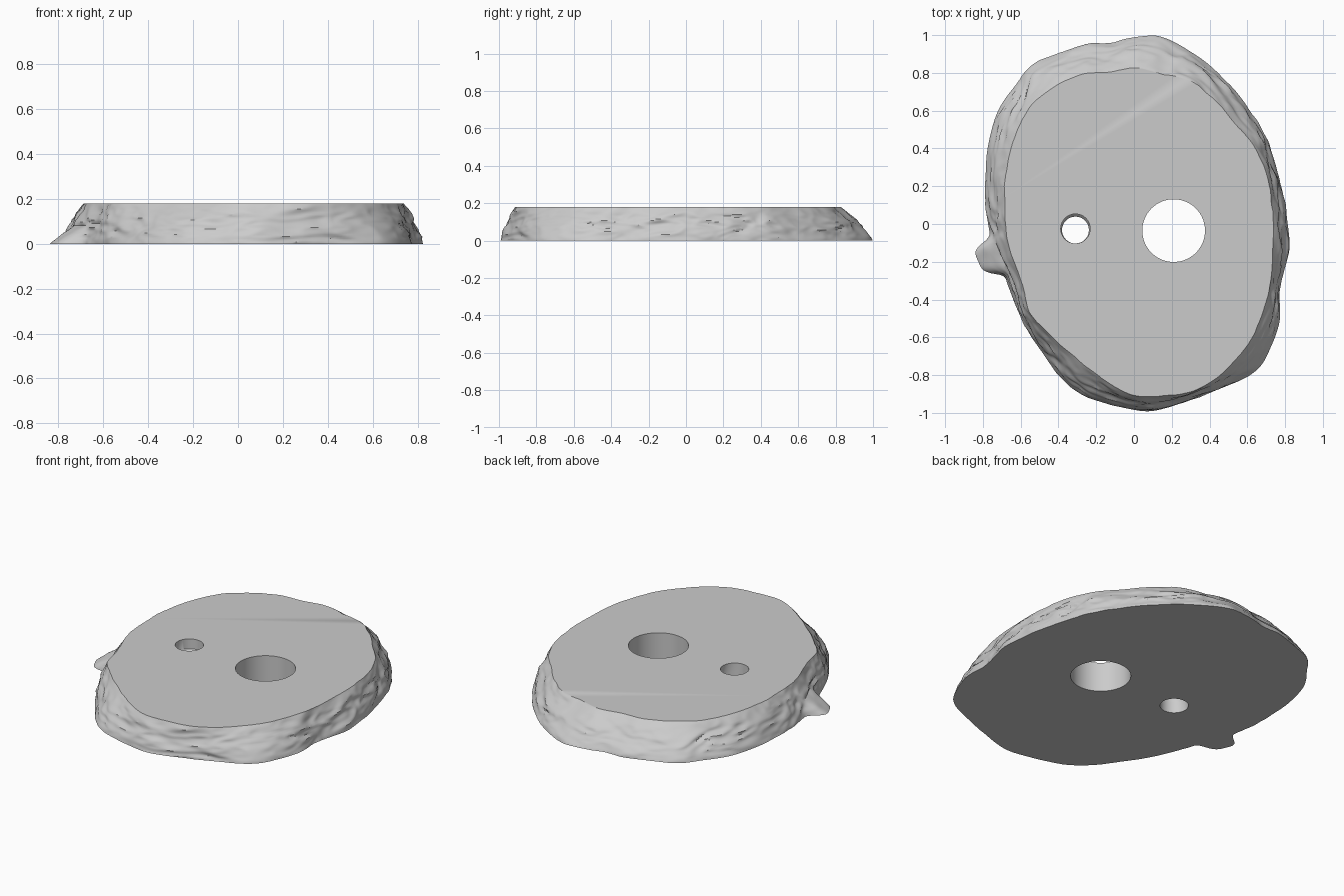
import bpy
import bmesh
import math
from mathutils import Vector, noise

HEIGHT = 0.18
SEGMENTS = 400
RINGS = 22

# Plan outlines, counter-clockwise from the model's left side
FOOT = [(.81, 0), (.795, .13), (.745, .32), (.69, .48), (.61, .6), (.505, .74),
        (.4, .84), (.27, .93), (.135, 1), (0, .99), (-.13, .95), (-.235, .96),
        (-.38, .91), (-.54, .85), (-.63, .725), (-.72, .61), (-.765, .45),
        (-.785, .24), (-.78, .05), (-.76, -.08), (-.71, -.2), (-.67, -.31),
        (-.63, -.42), (-.58, -.53), (-.5, -.66), (-.42, -.77), (-.35, -.86),
        (-.24, -.92), (-.08, -.97), (.08, -.995), (.27, -.94), (.43, -.88),
        (.56, -.83), (.67, -.76), (.72, -.66), (.765, -.55), (.77, -.34),
        (.8, -.21), (.83, -.13)]
RIM = [(.725, .13), (.695, .29), (.64, .41), (.53, .53), (.425, .66), (.305, .755),
       (.16, .79), (.02, .83), (-.145, .795), (-.235, .805), (-.42, .73),
       (-.54, .635), (-.615, .5), (-.67, .32), (-.68, .1), (-.67, -.08),
       (-.63, -.21), (-.58, -.34), (-.555, -.475), (-.45, -.58), (-.315, -.7),
       (-.16, -.82), (-.02, -.905), (.11, -.915), (.29, -.89), (.415, -.835),
       (.515, -.74), (.62, -.61), (.695, -.42), (.73, -.24), (.735, -.08)]


def polar_outline(points):
    """Return a function giving a softened radius for any angle."""
    polar = sorted((math.atan2(y, x) % math.tau, math.hypot(x, y)) for x, y in points)
    first, last = polar[0], polar[-1]
    polar = ([(last[0] - math.tau, last[1])] + polar
             + [(first[0] + math.tau, first[1])])

    def linear(angle):
        angle %= math.tau
        for (a, ra), (b, rb) in zip(polar, polar[1:]):
            if a <= angle <= b:
                return ra + (rb - ra) * (angle - a) / max(b - a, 1e-6)
        return last[1]

    def softened(angle):
        offsets = [math.radians(d) for d in (-3, -1.5, 0, 1.5, 3)]
        return sum(linear(angle + d) for d in offsets) / len(offsets)

    return softened


def rock_relief(direction, z):
    """Wavy strata that run around the side of the rock."""
    p = Vector((direction.x * 3.5, direction.y * 3.5, z * 12))
    warp = noise.noise(p * 0.8) * 1.5
    folds = noise.noise(p * 1.6 + Vector((warp, warp, warp)))
    ridges = 0.5 - abs(noise.noise(p * 2.4 + Vector((0, warp, 7))))
    return 0.016 * folds + 0.016 * (ridges - 0.3)


def mesh_object(name, bm):
    bmesh.ops.recalc_face_normals(bm, faces=bm.faces)
    mesh = bpy.data.meshes.new(name)
    bm.to_mesh(mesh)
    bm.free()
    obj = bpy.data.objects.new(name, mesh)
    bpy.context.collection.objects.link(obj)
    return obj


def stack_rings(name, rings):
    """Join closed rings of points into a capped solid."""
    bm = bmesh.new()
    loops = [[bm.verts.new(p) for p in ring] for ring in rings]
    count = len(loops[0])
    for low, high in zip(loops, loops[1:]):
        for i in range(count):
            j = (i + 1) % count
            bm.faces.new((low[i], low[j], high[j], high[i]))
    bm.faces.new(loops[0][::-1])
    bm.faces.new(loops[-1])
    return mesh_object(name, bm)


def circle(cx, cy, z, radius, count=64):
    return [(cx + radius * math.cos(math.tau * i / count),
             cy + radius * math.sin(math.tau * i / count), z) for i in range(count)]


def cut(target, cutter):
    cutter.hide_render = True
    modifier = target.modifiers.new("hole", 'BOOLEAN')
    modifier.operation = 'DIFFERENCE'
    modifier.solver = 'EXACT'
    modifier.object = cutter
    bpy.context.view_layer.objects.active = target
    bpy.ops.object.modifier_apply(modifier=modifier.name)
    bpy.data.objects.remove(cutter)


cube = bpy.data.objects.get("Cube")
if cube:
    bpy.data.objects.remove(cube)

# Rocky slab with sloping sides and a low ledge on its right
foot, rim = polar_outline(FOOT), polar_outline(RIM)
ledge_angle = math.atan2(-.19, -.8) % math.tau
angles = [math.tau * i / SEGMENTS for i in range(SEGMENTS)]
outline = [(a, Vector((math.cos(a), math.sin(a), 0)), foot(a), rim(a)) for a in angles]
rings = []
for k in range(RINGS + 1):
    t = k / RINGS
    z = HEIGHT * t
    ring = []
    for a, direction, r_foot, r_rim in outline:
        r = r_foot + (r_rim - r_foot) * t ** 1.35
        r += rock_relief(direction, z) * (0.3 + 0.7 * math.sin(math.pi * t))
        ledge = math.exp(-((a - ledge_angle) / 0.115) ** 4)
        r += 0.105 * ledge * max(0, 1 - t / 0.45) ** 0.8
        ring.append((direction.x * r, direction.y * r, z))
    rings.append(ring)
slab = stack_rings("rock_slab", rings)

# Large plain hole
cut(slab, stack_rings("large_hole_cutter",
                      [circle(.21, -.035, z, .166, 96) for z in (-.1, HEIGHT + .1)]))

# Small hole with a narrow lip halfway down
lip_profile = [(-.1, .078, 0), (.06, .078, 0), (.075, .071, -.007),
               (.105, .071, -.007), (.12, .078, 0), (HEIGHT + .1, .078, 0)]
cut(slab, stack_rings("small_hole_cutter",
                      [circle(-.31, -.025 + dy, z, r) for z, r, dy in lip_profile]))

# Plain grey stone
stone = bpy.data.materials.new("grey stone")
stone.use_nodes = True
colour = (0.6, 0.6, 0.6, 1)
stone.diffuse_color = colour
stone.node_tree.nodes["Principled BSDF"].inputs["Base Color"].default_value = colour
slab.data.materials.clear()
slab.data.materials.append(stone)

bpy.ops.object.select_all(action='DESELECT')
slab.select_set(True)
bpy.context.view_layer.objects.active = slab
bpy.ops.object.shade_smooth_by_angle(angle=math.radians(35))
